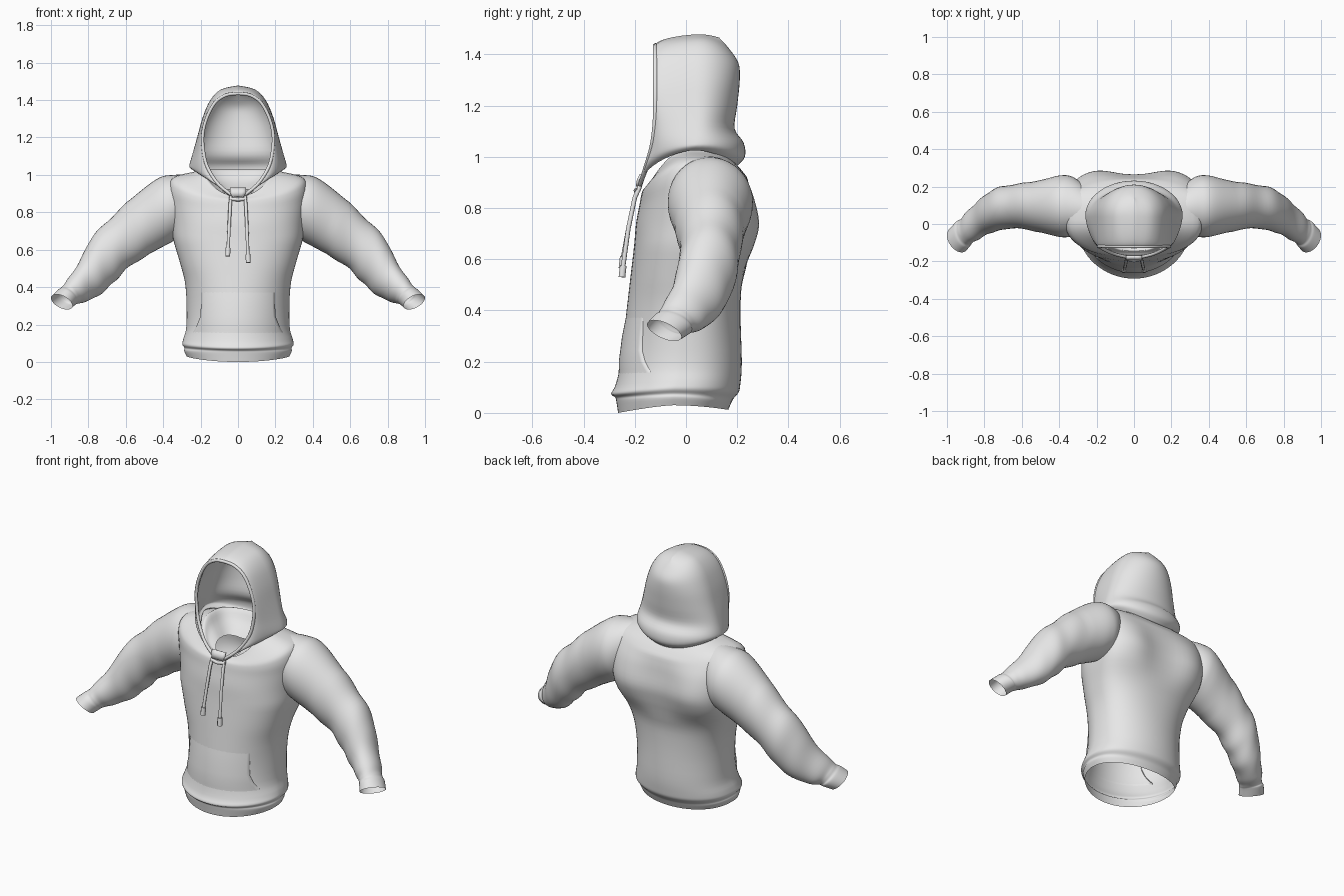
import bpy, bmesh, math
from mathutils import Vector

cube = bpy.data.objects.get("Cube")
if cube:
    bpy.data.objects.remove(cube, do_unlink=True)

cloth = bpy.data.materials.new("light grey cloth")
cloth.use_nodes = True
cloth.diffuse_color = (0.8, 0.8, 0.8, 1)
cloth.node_tree.nodes["Principled BSDF"].inputs["Base Color"].default_value = (0.8, 0.8, 0.8, 1)


def smooth_keys(keys, steps=4):
    """Catmull-Rom interpolation through a list of equal-length tuples."""
    rows = []
    for i in range(len(keys) - 1):
        before, start = keys[max(i - 1, 0)], keys[i]
        end, after = keys[i + 1], keys[min(i + 2, len(keys) - 1)]
        for s in range(steps):
            t = s / steps
            rows.append(tuple(
                b + t * (c - a + t * (2 * a - 5 * b + 4 * c - d + t * (3 * (b - c) + d - a))) / 2
                for a, b, c, d in zip(before, start, end, after)))
    return rows + [tuple(keys[-1])]


def loft(name, rows, closed=True, thickness=0):
    """Skin a list of point rows into one smooth cloth surface."""
    bm = bmesh.new()
    grid = [[bm.verts.new(p) for p in row] for row in rows]
    count = len(rows[0])
    for lower, upper in zip(grid, grid[1:]):
        for i in range(count if closed else count - 1):
            j = (i + 1) % count
            bm.faces.new((lower[i], lower[j], upper[j], upper[i]))
    bmesh.ops.remove_doubles(bm, verts=bm.verts, dist=0.0008)
    bmesh.ops.recalc_face_normals(bm, faces=bm.faces)
    mesh = bpy.data.meshes.new(name)
    bm.to_mesh(mesh)
    bm.free()
    mesh.materials.append(cloth)
    mesh.shade_smooth()
    obj = bpy.data.objects.new(name, mesh)
    bpy.context.collection.objects.link(obj)
    if thickness:
        wall = obj.modifiers.new("wall", "SOLIDIFY")
        wall.thickness = thickness
        wall.offset = -1


def cord(name, points, radius):
    """Round cord along a path."""
    curve = bpy.data.curves.new(name, "CURVE")
    curve.dimensions = "3D"
    curve.bevel_depth = radius
    curve.bevel_resolution = 2
    curve.use_fill_caps = True
    spline = curve.splines.new("POLY")
    spline.points.add(len(points) - 1)
    for point, co in zip(spline.points, points):
        point.co = (*co, 1)
    curve.materials.append(cloth)
    obj = bpy.data.objects.new(name, curve)
    bpy.context.collection.objects.link(obj)


# Torso: half width, front y, back y, then heights at front, side and back;
# the last keys turn inwards as the neck lining
torso_keys = [
    (.275, -.265, .165, 0, .03, .012),
    (.288, -.272, .175, .045, .06, .035),
    (.286, -.276, .185, .06, .075, .055),
    (.298, -.292, .205, .075, .095, .08),
    (.292, -.275, .212, .11, .125, .11),
    (.275, -.255, .218, .2, .2, .2),
    (.28, -.232, .213, .4, .4, .4),
    (.31, -.217, .225, .53, .53, .53),
    (.345, -.203, .285, .65, .65, .65),
    (.357, -.195, .31, .74, .74, .74),
    (.368, -.182, .285, .81, .85, .84),
    (.37, -.175, .245, .85, .94, .91),
    (.34, -.168, .215, .87, .99, .95),
    (.22, -.155, .185, .88, 1.02, .985),
    (.19, -.145, .165, .89, 1.03, 1.03),
    (.15, -.138, .12, .885, .98, .97),
    (.09, -.13, .05, .88, .93, .92),
]
torso_rows = smooth_keys(torso_keys)


def torso_point(row, angle, swell=0.0):
    """Point on the torso; angle runs from the front centre."""
    half, front, back, z_front, z_side, z_back = row
    middle = (front + back) / 2
    f, s = math.cos(angle), math.sin(angle)
    chest = min(1, max(0, (z_side - .3) / .35))   # fuller sections higher up
    if f > 0:
        edge, z_edge, power = front, z_front, 1.12 - .34 * chest
    else:
        edge, z_edge, power = back, z_back, .8 - .25 * chest
    f = abs(f)
    x = (half + swell) * math.copysign(abs(s) ** (1 - .15 * chest), s)
    y = middle + (edge - middle) * f ** power * (1 + swell * 4)
    if edge == back and .55 < z_side < .95:      # spine hollow
        y -= .045 * f ** 14 * math.sin((z_side - .55) / .4 * math.pi)
    return (x, y, z_side + (z_edge - z_side) * f ** 1.5)


loft("torso", [[torso_point(r, math.tau * i / 64) for i in range(64)] for r in torso_rows])

# Front pocket: a raised patch that melts into the belly above and below
pocket = []
for row in torso_rows[:32]:
    height = row[4]
    if .14 < height < .41:
        reach = .78 + .3 * max(0, (.27 - height) / .12) ** 2
        swell = .012 * min(1, (.41 - height) / .12, (height - .14) / .06) - .004
        line = [torso_point(row, reach * (i / 12 - 1), swell) for i in range(25)]
        tuck = [torso_point(row, side * (reach + .02), -.01) for side in (-1, 1)]
        pocket.append([tuck[0]] + line + [tuck[1]])
loft("front_pocket", pocket, closed=False)

# Sleeves: outer edge point, inner edge point, depth vector in y and z
sleeve_keys = [
    (.23, .07, 1.005, .27, .08, .72, .12, 0),
    (.34, .09, 1.0, .31, .095, .67, .158, 0),
    (.425, .095, .983, .36, .095, .638, .165, 0),
    (.55, .095, .89, .45, .095, .59, .14, 0),
    (.68, .095, .77, .58, .095, .51, .118, 0),
    (.785, .08, .66, .66, .08, .43, .115, -.01),
    (.85, .05, .53, .735, .04, .365, .1, -.03),
    (.915, .005, .43, .81, -.02, .335, .082, -.04),
    (.945, -.02, .39, .85, -.06, .325, .066, -.035),
    (.965, -.03, .375, .862, -.075, .32, .07, -.035),
    (1.0, -.06, .342, .885, -.11, .3, .062, -.035),
]
for side, name in ((1, "left_sleeve"), (-1, "right_sleeve")):
    rows = []
    sections = smooth_keys(sleeve_keys, 6)
    for n, key in enumerate(sections):
        outer, inner = Vector(key[:3]), Vector(key[3:6])
        centre, across = (outer + inner) / 2, (outer - inner) / 2
        depth = Vector((0, key[6], key[7]))
        ring = []
        for i in range(40):
            a = math.tau * i / 40
            fold = 1
            if 18 < n < 48:                      # soft sleeve creases
                fold += .025 * math.sin(n * .9 + 2 * math.cos(a)) * math.sin(a + 1)
            p = centre + fold * (across * math.cos(a) + depth * math.sin(a))
            ring.append((side * p.x, p.y, p.z))
        rows.append(ring)
    loft(name, rows)

# Hood: opening edge point, widest side point, then back y and z
hood_keys = [
    (0, -.12, 1.435, 0, .05, 1.478, .13, 1.465),
    (.06, -.12, 1.428, .09, .05, 1.457, .17, 1.42),
    (.12, -.12, 1.39, .148, .05, 1.4, .205, 1.365),
    (.165, -.12, 1.31, .188, .05, 1.31, .21, 1.3),
    (.188, -.12, 1.22, .216, .05, 1.21, .2, 1.2),
    (.185, -.122, 1.13, .241, .05, 1.12, .19, 1.11),
    (.163, -.134, 1.04, .258, .05, 1.06, .225, 1.055),
    (.1, -.162, .945, .258, .04, 1.04, .23, 1.0),
    (0, -.185, .87, .24, .03, 1.025, .2, .965),
]


def hood_row(key):
    """One cloth strip from the opening round the back to the opening."""
    xe, ye, ze, xs, ys, zs, yb, zb = key
    xe, xs = max(xe, 0), max(xs, 0)
    half = []
    for i in range(12):
        s, c = math.sin(i * math.pi / 24), math.cos(i * math.pi / 24)
        half.append((xe + (xs - xe) * s, ys + (ye - ys) * c ** 1.3, ze + (zs - ze) * s))
    for i in range(13):
        s, c = math.sin(i * math.pi / 24), math.cos(i * math.pi / 24)
        if i == 12:
            c = 0
        half.append((xs * c, ys + (yb - ys) * s, zs + (zb - zs) * s * s))
    return half + [(-x, y, z) for x, y, z in reversed(half[:-1])]


hood_sections = smooth_keys(hood_keys)
loft("hood", [hood_row(k) for k in hood_sections], closed=False, thickness=.012)

# Rolled trim around the face opening
edge = [(max(k[0], 0), k[1], k[2]) for k in hood_sections]
cord("hood_trim", [(-x, y, z) for x, y, z in reversed(edge)] + edge[1:], .009)

# Collar overlap at the throat
loft("collar_tab", [[(x * w, y, z) for x in (-1, -.5, 0, .5, 1)]
                    for w, y, z in ((.034, -.196, .885), (.043, -.192, .91), (.043, -.18, .933))],
     closed=False, thickness=.012)
cord("throat_bar", [(-.045, -.185, .872), (0, -.195, .868), (.045, -.185, .872)], .01)

# Drawstrings with thicker tips
for side, name, end in ((1, "left", .53), (-1, "right", .565)):
    x = side * .053
    knee, tip = (x, -.245, end + .045), (x * 1.04, -.25, end)
    cord(name + "_drawstring",
         [(side * .038, -.18, .885), (side * .042, -.2, .84), (x * .9, -.225, .72), knee], .009)
    cord(name + "_drawstring_tip", [knee, tip], .014)
